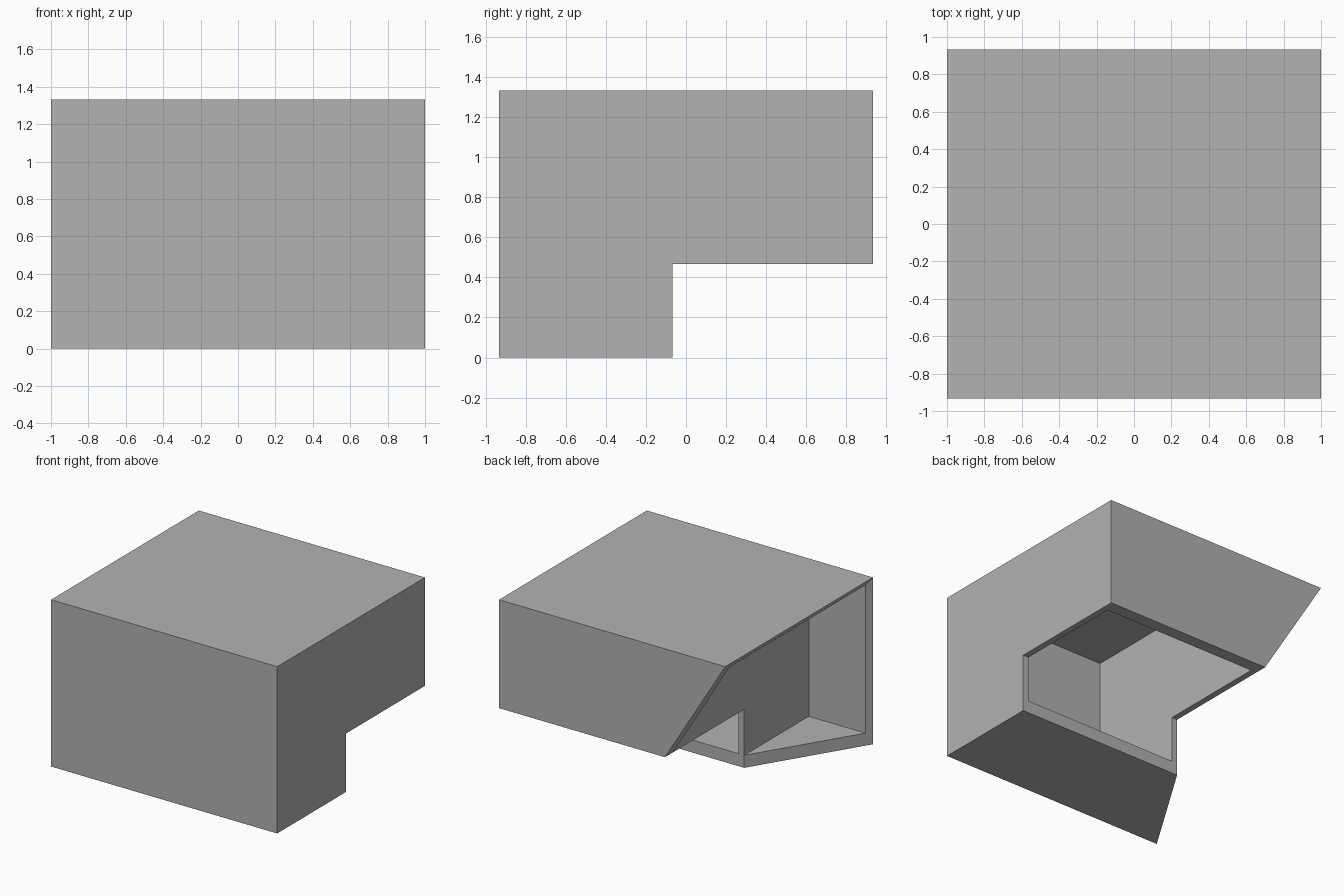
import bpy
import bmesh

cube = bpy.data.objects.get("Cube")
if cube:
    bpy.data.objects.remove(cube, do_unlink=True)

# Main dimensions
FRONT, BACK, STEP_Y = -0.933, 0.933, -0.067
TOP, STEP_Z = 1.333, 0.467
LEFT, RIGHT, DIVIDER = 1.0, -1.0, -0.467
THIN, THICK = 0.05, 0.1
MITRE = (DIVIDER - RIGHT) / (STEP_Y - FRONT)

grey = bpy.data.materials.new("plain_grey")
grey.use_nodes = True
grey.diffuse_color = (0.448, 0.448, 0.448, 1)
grey.node_tree.nodes["Principled BSDF"].inputs["Base Color"].default_value = grey.diffuse_color


def finish(name, bm):
    bmesh.ops.recalc_face_normals(bm, faces=bm.faces)
    mesh = bpy.data.meshes.new(name)
    bm.to_mesh(mesh)
    bm.free()
    mesh.materials.append(grey)
    obj = bpy.data.objects.new(name, mesh)
    bpy.context.collection.objects.link(obj)
    return obj


def plate(name, outline, x, thickness):
    """Flat panel with a (y, z) outline, extruded along +x."""
    bm = bmesh.new()
    face = bm.faces.new([bm.verts.new((x, y, z)) for y, z in outline])
    new = bmesh.ops.extrude_face_region(bm, geom=[face])["geom"]
    verts = [g for g in new if isinstance(g, bmesh.types.BMVert)]
    bmesh.ops.translate(bm, verts=verts, vec=(thickness, 0, 0))
    return finish(name, bm)


def mitred_shell(name, outer, inner, x_end):
    """Open channel whose right end is mitred away from the front and top."""
    bm = bmesh.new()

    def pair(p):
        y, z = p
        x = RIGHT + MITRE * min(y - FRONT, TOP - z)
        return bm.verts.new((x, y, z)), bm.verts.new((x_end, y, z))

    o, i = [pair(p) for p in outer], [pair(p) for p in inner]
    for k in range(len(outer) - 1):
        a, b, c, d = o[k], o[k + 1], i[k + 1], i[k]
        for end in (0, 1):
            bm.faces.new((a[end], b[end], c[end], d[end]))
        bm.faces.new((a[0], b[0], b[1], a[1]))
        bm.faces.new((d[0], c[0], c[1], d[1]))
    for a, d in ((o[0], i[0]), (o[-1], i[-1])):
        bm.faces.new((a[0], a[1], d[1], d[0]))
    return finish(name, bm)


# Floor, front wall, ceiling and back wall as one channel
outer = [(STEP_Y, 0), (FRONT, 0), (FRONT, TOP), (BACK, TOP), (BACK, STEP_Z)]
inner = [(STEP_Y, THICK), (FRONT + THIN, THICK), (FRONT + THIN, TOP - THIN),
         (BACK - THICK, TOP - THIN), (BACK - THICK, STEP_Z)]
mitred_shell("channel_shell", outer, inner, LEFT - THIN)

# Stepped end panel and inner dividing panel
step = [(STEP_Y, STEP_Z)]
plate("left_end_panel", outer + step, LEFT - THIN, THIN)
plate("dividing_panel", inner + step, DIVIDER, THIN)
